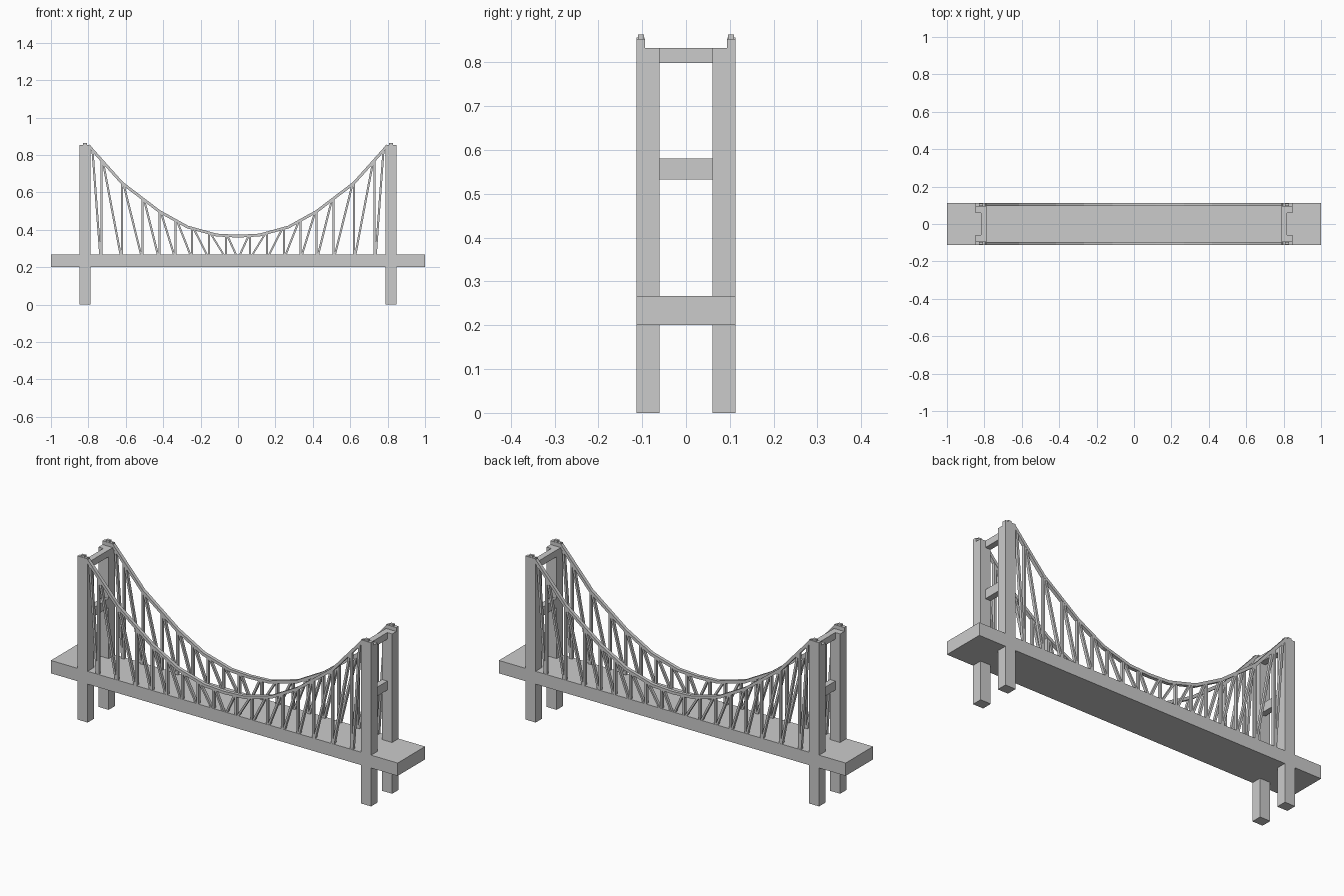
import bpy, bmesh
from mathutils import Vector

if "Cube" in bpy.data.objects:
    bpy.data.objects.remove(bpy.data.objects["Cube"])


def make_object(name, bm):
    bmesh.ops.recalc_face_normals(bm, faces=bm.faces)
    me = bpy.data.meshes.new(name)
    bm.to_mesh(me)
    bm.free()
    ob = bpy.data.objects.new(name, me)
    bpy.context.collection.objects.link(ob)
    return ob


def prism(bm, outline, y0, y1):
    """Extrude an x-z outline from y0 to y1."""
    a = [bm.verts.new((x, y0, z)) for x, z in outline]
    b = [bm.verts.new((x, y1, z)) for x, z in outline]
    n = len(outline)
    bm.faces.new(a)
    bm.faces.new(b[::-1])
    for i in range(n):
        j = (i + 1) % n
        bm.faces.new((a[i], b[i], b[j], a[j]))


def box(name, x, y, z):
    bm = bmesh.new()
    prism(bm, [(x[0], z[0]), (x[1], z[0]), (x[1], z[1]), (x[0], z[1])], *y)
    return make_object(name, bm)


def mirror(ob, x=True, y=True):
    m = ob.modifiers.new("mirror", 'MIRROR')
    m.use_axis = (x, y, False)
    m.use_mirror_merge = False


# Road deck
W = 0.113
DECK = 0.267
box("road_deck", (-1, 1), (-W, W), (0.20, DECK))

# Towers: four legs, raised outer tops and small caps
IN, OUT = 0.788, 0.847
mirror(box("tower_leg", (IN, OUT), (-W, -0.06), (0, 0.833)))
mirror(box("tower_top", (IN, OUT), (-W, -0.094), (0.833, 0.853)))
mirror(box("tower_cap", (0.808, 0.828), (-0.110, -0.096), (0.853, 0.863)))

# Cross beams between the legs
for name, z in (("middle_beam", (0.533, 0.58)), ("top_beam", (0.798, 0.833))):
    mirror(box(name, (IN, 0.819), (-0.06, 0.06), z), y=False)

# Main cables, low-poly sagging strips
half = [(0.80, 0.851), (0.62, 0.650), (0.42, 0.498), (0.27, 0.415), (0.115, 0.372)]
path = [(-x, z) for x, z in half] + [(0, 0.366)] + half[::-1]
pts = [Vector(p) for p in path]
upper, lower = [], []
for i, p in enumerate(pts):
    d = (pts[min(i + 1, len(pts) - 1)] - pts[max(i - 1, 0)]).normalized()
    n = Vector((-d.y, d.x)) * 0.0075
    upper.append(p + n)
    lower.append(p - n)
bm = bmesh.new()
prism(bm, [tuple(p) for p in upper + lower[::-1]], -W, -0.095)
mirror(make_object("main_cable", bm), x=False)


def cable_z(x):
    for (x0, z0), (x1, z1) in zip(path, path[1:]):
        if x0 <= x <= x1:
            return z0 + (z1 - z0) * (x - x0) / (x1 - x0)


# Hangers: a vertical and a diagonal at each station
stations = [0.786, 0.73, 0.62, 0.51, 0.42, 0.333, 0.245, 0.155, 0.065, 0.0]
T = 0.0055
bm = bmesh.new()


def hanger(x_top, x_bottom):
    z = cable_z(x_top)
    prism(bm, [(x_bottom - T, DECK - 0.01), (x_bottom + T, DECK - 0.01),
               (x_top + T, z), (x_top - T, z)], -0.112, -0.097)


for x in stations[1:-1]:
    hanger(x, x)
for a, b in zip(stations, stations[1:]):
    hanger(a - 0.008, max(b + 0.006, 0.004))
mirror(make_object("hangers", bm))
